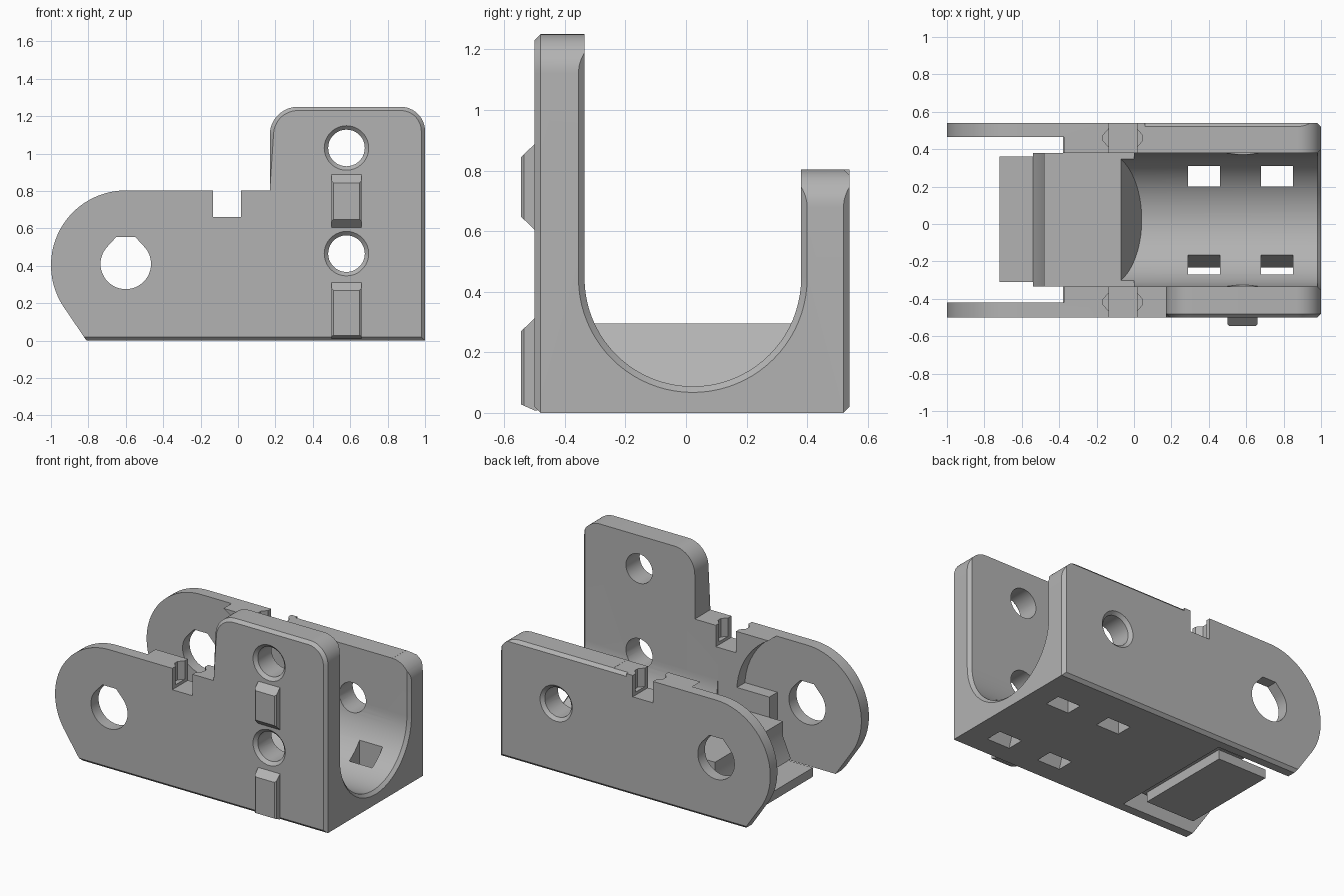
import bpy, bmesh
from math import sin, cos, radians

cube = bpy.data.objects.get("Cube")
if cube:
    bpy.data.objects.remove(cube, do_unlink=True)

gray = bpy.data.materials.new("plain_gray")
gray.use_nodes = True
COLOR = (0.45, 0.45, 0.45, 1)
gray.diffuse_color = COLOR
gray.node_tree.nodes["Principled BSDF"].inputs["Base Color"].default_value = COLOR

FRONT, BACK = -0.5, 0.54            # outer faces
IN_F, IN_B = -0.335, 0.38           # inner faces of the thick walls
POCKET_F, POCKET_B = -0.42, 0.465   # inner faces of the thinned ears
MID, R = 0.0225, 0.3575             # channel axis and radius


def loft(name, rings, chamfer=None, width=0.02):
    """Closed solid through matching rings of points."""
    bm = bmesh.new()
    vs = [[bm.verts.new(p) for p in ring] for ring in rings]
    n = len(vs[0])
    for a, b in zip(vs, vs[1:]):
        for i in range(n):
            j = (i + 1) % n
            bm.faces.new((a[i], a[j], b[j], b[i]))
    bm.faces.new(vs[0][::-1])
    bm.faces.new(vs[-1])
    bmesh.ops.recalc_face_normals(bm, faces=bm.faces)
    if chamfer:
        edges = [e for e in bm.edges if chamfer(e.verts[0].co, e.verts[1].co)]
        bmesh.ops.bevel(bm, geom=edges, offset=width, segments=1, affect='EDGES')
    me = bpy.data.meshes.new(name)
    bm.to_mesh(me)
    bm.free()
    ob = bpy.data.objects.new(name, me)
    bpy.context.collection.objects.link(ob)
    me.materials.append(gray)
    return ob


def prism_y(name, pts, a, b, **kw):
    return loft(name, [[(x, y, z) for x, z in pts] for y in (a, b)], **kw)


def prism_x(name, pts, a, b, **kw):
    return loft(name, [[(x, y, z) for y, z in pts] for x in (a, b)], **kw)


def prism_z(name, pts, a, b):
    return loft(name, [[(x, y, z) for x, y in pts] for z in (a, b)])


def box(name, x, y, z):
    return prism_y(name, [(x[0], z[0]), (x[1], z[0]), (x[1], z[1]), (x[0], z[1])], *y)


def arc(cx, cz, r, a, b, steps=16):
    return [(cx + r * cos(radians(a + (b - a) * i / steps)),
             cz + r * sin(radians(a + (b - a) * i / steps))) for i in range(steps + 1)]


def cut(target, cutter):
    cutter.hide_render = True
    m = target.modifiers.new("cut", 'BOOLEAN')
    m.operation, m.solver, m.object = 'DIFFERENCE', 'EXACT', cutter
    bpy.context.view_layer.update()
    result = bpy.data.meshes.new_from_object(
        target.evaluated_get(bpy.context.evaluated_depsgraph_get()))
    target.modifiers.remove(m)
    target.data = result
    bpy.data.objects.remove(cutter, do_unlink=True)


# Side outline with the rounded hinge ear and the tall rounded plate
outline = [(-0.81, 0), (1, 0)]
outline += arc(0.87, 1.12, 0.13, 0, 90)
outline += arc(0.32, 1.10, 0.15, 90, 180)
outline += [(0.17, 0.803)]
outline += arc(-0.6, 0.403, 0.4, 90, 213, 28)


def outer_edge(p, q):
    if abs(p.y - q.y) > 0.01:
        return False
    low = p.z < 0.01 and q.z < 0.01
    end = p.x > 0.99 and q.x > 0.99
    tall = p.x > 0.16 and q.x > 0.16 and p.y < 0
    return low or end or tall


body = prism_y("bracket_body", outline, FRONT, BACK, chamfer=outer_edge)


# Round channel with a sloped inner end and a chamfered mouth
def channel(r, place):
    pts = [(MID + r, 1.5)] + arc(MID, 0.445, r, 0, -180, 40) + [(MID - r, 1.5)]
    return [(place(z), y, z) for y, z in pts]


cut(body, loft("channel", [channel(R, lambda z: 0.04 - 0.54 * (z - 0.09)),
                           channel(R, lambda z: 0.98),
                           channel(R + 0.04, lambda z: 1.02)]))

# Lower the back wall, with chamfered rim and rounded corner
cut(body, prism_x("back_rim", [(0.3, 1.5), (0.3, 0.804), (0.52, 0.804),
                               (0.6, 0.724), (0.6, 1.5)], 0.06, 1.2))
cut(body, prism_y("back_corner", [(1.1, 0.9), (0.875, 0.9)]
                  + arc(0.875, 0.678, 0.125, 90, 0) + [(1.1, 0.678)], 0.3, 0.7))

# Open space above the low block, then the block's sloped end
gap = (IN_F - 0.0003, IN_B + 0.0003)
cut(body, box("upper_space", (-1.2, 0.0), gap, (0.295, 1.5)))
cut(body, prism_y("block_end", [(-1.3, 0.06), (-0.54, 0.06), (-0.48, 0.2),
                                (-0.48, 0.5), (-1.3, 0.5)],
                  IN_F - 0.001, IN_B + 0.001))

# Thin the hinge ears with round pockets
for a, b in ((POCKET_F, IN_F + 0.0005), (IN_B - 0.0005, POCKET_B)):
    cut(body, prism_y("ear_pocket", arc(-0.6, 0.403, 0.46, 0, 354, 59), a, b))

# Free the tongue from the floor and ears
ears = (POCKET_F + 0.0005, POCKET_B - 0.0005)
cut(body, box("tongue_tip_gap", (-1.3, -0.72), ears, (-0.1, 0.6)))
for side in ((ears[0], -0.31), (0.36, ears[1])):
    cut(body, box("tongue_side_gap", (-1.2, -0.35), side, (-0.1, 0.062)))
cut(body, box("tongue_root_gap", (-0.36, -0.27), ears, (-0.1, 0.064)))

# Hinge holes with a flat-topped teardrop shape
hinge = arc(-0.6, 0.41, 0.135, 135, 405, 36) + [(-0.55, 0.555), (-0.65, 0.555)]
cut(body, prism_y("hinge_hole", hinge, -0.7, 0.7))


# Countersunk screw holes
def ring(z, y, r):
    return [(x, y, h) for x, h in arc(0.58, z, r, 0, 350, 35)]


cut(body, loft("upper_screw_hole", [ring(1.03, -0.52, 0.14), ring(1.03, -0.48, 0.098),
                                    ring(1.03, 0.1, 0.098)]))
cut(body, loft("lower_screw_hole", [ring(0.465, -0.52, 0.14), ring(0.465, -0.48, 0.098),
                                    ring(0.465, 0.52, 0.098), ring(0.465, 0.56, 0.14)]))

# Notches across both walls, with pointed pockets in their ends
cut(body, box("rim_notch", (-0.135, 0.015), (-0.7, 0.7), (0.66, 0.9)))
for y in (-0.417, 0.46):
    cut(body, prism_z("notch_pocket", [(-0.165, y - 0.015), (-0.165, y + 0.015),
                                       (-0.13, y + 0.055), (0.01, y + 0.055),
                                       (0.045, y + 0.015), (0.045, y - 0.015),
                                       (0.01, y - 0.055), (-0.13, y - 0.055)], 0.68, 0.9))

# Strap slots through the channel floor
for x in (0.29, 0.68):
    cut(body, box("back_slot", (x, x + 0.17), (0.2, 0.31), (-0.1, 0.35)))
    cut(body, prism_x("front_slot", [(-0.36, -0.04), (-0.25, -0.04),
                                     (-0.14, 0.2), (-0.25, 0.3)], x, x + 0.17))

# Stops inside the ears
for name, side in (("front_stop", (-0.43, IN_F)), ("back_stop", (IN_B, 0.475))):
    box(name, (-0.38, -0.12), side, (0.22, 0.43))

# Tapered ribs on the tall plate
for name, low, high, taper in (("upper_rib", 0.605, 0.887, 0.043),
                               ("lower_rib", 0.008, 0.312, 0.02)):
    prism_x(name, [(-0.49, low), (-0.5, low), (-0.545, low + taper),
                   (-0.545, high - 0.043), (-0.5, high), (-0.49, high)], 0.5, 0.66,
            chamfer=lambda p, q: p.y < -0.54 and q.y < -0.54 and abs(p.x - q.x) < 0.01,
            width=0.01)

# Smooth the curved walls, keep edges crisp
for ob in list(bpy.context.collection.objects):
    if ob.type == 'MESH' and gray.name in ob.data.materials:
        bpy.ops.object.select_all(action='DESELECT')
        ob.select_set(True)
        bpy.context.view_layer.objects.active = ob
        bpy.ops.object.shade_smooth_by_angle(angle=radians(25))
